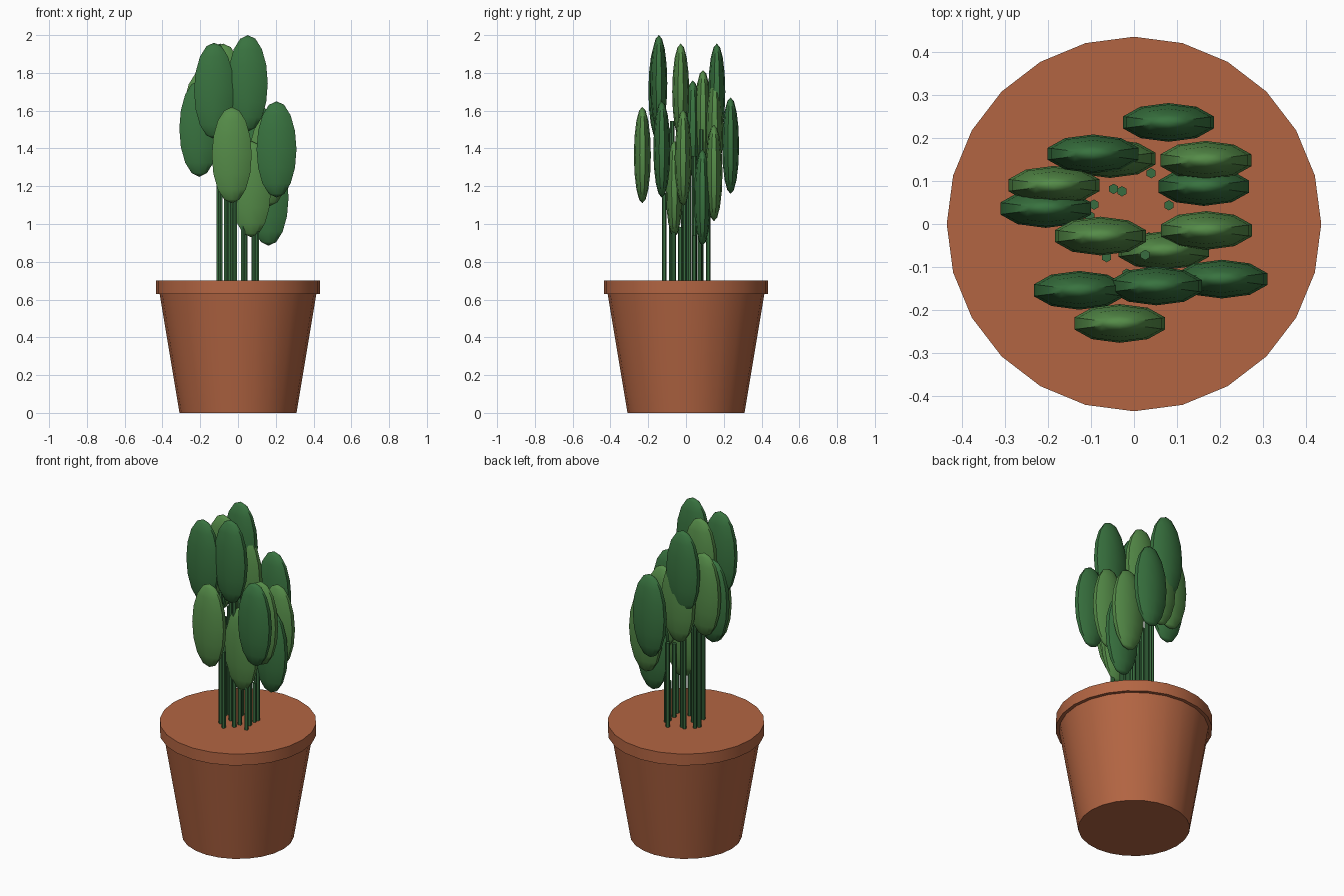
import bpy, bmesh, math
from mathutils import Matrix

if "Cube" in bpy.data.objects:
    bpy.data.objects.remove(bpy.data.objects["Cube"])


def material(name, rgb):
    m = bpy.data.materials.new(name)
    m.diffuse_color = (*rgb, 1)
    m.use_nodes = True
    m.node_tree.nodes["Principled BSDF"].inputs["Base Color"].default_value = m.diffuse_color
    return m


terracotta = material("terracotta", (0.45, 0.13, 0.055))
stem_green = material("stem_green", (0.04, 0.15, 0.05))
dark_green = material("dark_green", (0.04, 0.17, 0.05))
light_green = material("light_green", (0.09, 0.26, 0.065))


def finish(name, bm, mat):
    mesh = bpy.data.meshes.new(name)
    bm.to_mesh(mesh)
    bm.free()
    ob = bpy.data.objects.new(name, mesh)
    bpy.context.collection.objects.link(ob)
    mesh.materials.append(mat)
    bpy.ops.object.select_all(action='DESELECT')
    bpy.context.view_layer.objects.active = ob
    ob.select_set(True)
    bpy.ops.object.shade_smooth_by_angle(angle=math.radians(40))
    return ob


def tapered(name, sides, r0, r1, z0, z1, mat, x=0, y=0):
    bm = bmesh.new()
    bmesh.ops.create_cone(bm, cap_ends=True, segments=sides, radius1=r0, radius2=r1,
                          depth=z1 - z0, matrix=Matrix.Translation((x, y, (z0 + z1) / 2)))
    return finish(name, bm, mat)


# Pot body and rim
RIM_Z, TOP_Z = 0.63, 0.70
tapered("pot_body", 24, 0.31, 0.42, 0, 0.66, terracotta)
tapered("pot_rim", 24, 0.435, 0.435, RIM_Z, TOP_Z, terracotta)

# Leaves: x, y, centre height, light or dark
leaves = [
    (0.08, 0.236, 1.415, 0), (-0.095, 0.163, 1.70, 0), (-0.056, 0.152, 1.51, 1),
    (0.167, 0.148, 1.27, 1), (0.162, 0.087, 1.14, 0), (-0.186, 0.09, 1.56, 1),
    (-0.205, 0.036, 1.505, 0), (-0.078, -0.028, 1.70, 1), (0.168, -0.015, 1.35, 1),
    (0.069, -0.062, 1.185, 1), (0.204, -0.128, 1.395, 0), (-0.127, -0.154, 1.705, 0),
    (0.052, -0.144, 1.745, 0), (-0.033, -0.231, 1.365, 1),
]
for i, (x, y, z, light) in enumerate(leaves, 1):
    # Upright stem at half the leaf's distance from the middle
    tapered(f"stem_{i}", 6, 0.012, 0.012, 0.68, z - 0.2, stem_green, x / 2, y / 2)
    # Flattened leaf blade
    bm = bmesh.new()
    bmesh.ops.create_uvsphere(bm, u_segments=10, v_segments=8, radius=1,
                              matrix=Matrix.Translation((x, y, z)) @ Matrix.Diagonal((0.111, 0.045, 0.255, 1)))
    finish(f"leaf_{i}", bm, light_green if light else dark_green)
